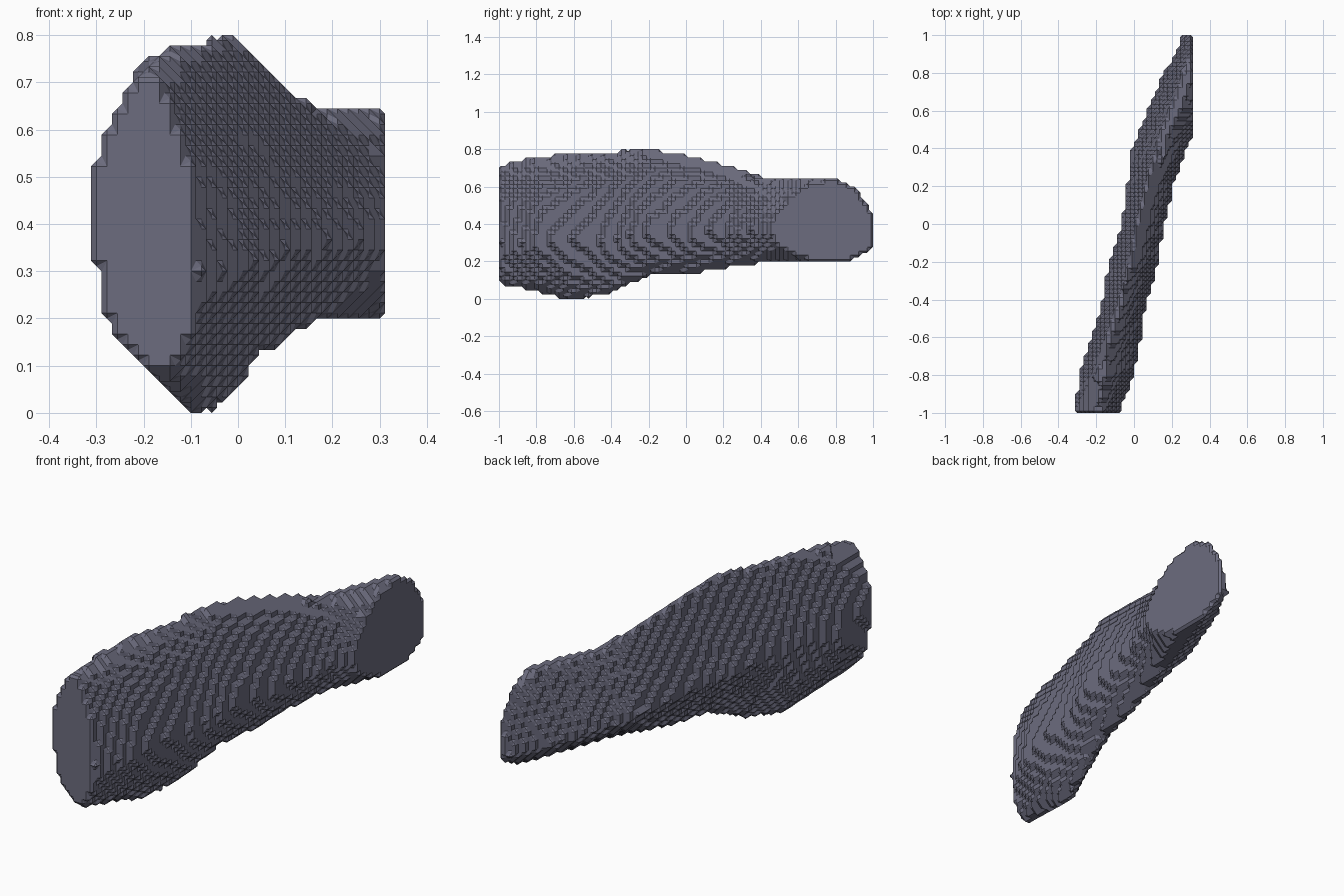
import bpy
import bmesh
from itertools import product
from mathutils import Vector, noise

cube = bpy.data.objects.get("Cube")
if cube:
    bpy.data.objects.remove(cube, do_unlink=True)

STEP = 2 / 90            # size of one block
COUNT = (28, 90, 36)     # blocks along x, y, z
ORIGIN = Vector((-14 * STEP, -1, 0))

# Stations along the body: y, left x, right x, bottom z, top z, crest x
STATIONS = [
    (-1.0, -.31, -.08, .08, .71, -.165),
    (-.8, -.29, 0, .04, .76, -.15),
    (-.6, -.225, .035, -.01, .785, -.12),
    (-.4, -.17, .07, .03, .785, -.05),
    (-.2, -.125, .125, .12, .805, 0),
    (0, -.065, .165, .13, .765, .035),
    (.2, -.035, .205, .16, .72, .08),
    (.4, -.01, .28, .19, .655, .14),
    (.5, .03, .34, .19, .655, .17),
    (.65, .09, .42, .19, .655, .23),
    (.8, .155, .50, .19, .645, .28),
    (.92, .22, .52, .21, .58, .31),
    (.97, .245, .52, .24, .53, .32),
    (1.0, .255, .52, .27, .49, .33),
]


def section(y):
    """Blend the two stations around y."""
    for a, b in zip(STATIONS, STATIONS[1:]):
        if y <= b[0]:
            f = (y - a[0]) / (b[0] - a[0])
            return [p + (q - p) * f for p, q in zip(a[1:], b[1:])]
    return STATIONS[-1][1:]


def is_solid(cell):
    """True where the block centre lies in the body."""
    p = ORIGIN + (Vector(cell) + Vector((.5, .5, .5))) * STEP
    left, right, bottom, top, crest = section(p.y)
    # The crest leans, and each flank bulges at its own height
    axis = crest + 0.06 * (0.4 - p.z)
    if p.x > axis:
        reach, middle = right - axis, 0.35 + 0.05 * p.y
        curve, power = 1.3, 0.55
    else:
        # The left flank turns from round at the front to nearly straight
        blend = min(1, (p.y + 1) / 0.6)
        reach, middle = left - axis, 0.355 - 0.06 * p.y
        curve, power = 2 - 0.8 * blend, 0.5 + 0.35 * blend
    t = (p.z - middle) / ((top if p.z > middle else bottom) - middle)
    if t >= 1:
        return False
    rough = 1 + 0.07 * noise.noise(p * 7)
    return (p.x - axis) / reach < rough * (1 - t ** curve) ** power


def cell_faces():
    """Corner loops of the six sides of a unit cell, wound outward."""
    loops = []
    for axis, side in product(range(3), (0, 1)):
        ring = []
        for u, v in ((0, 0), (1, 0), (1, 1), (0, 1)):
            corner = [0, 0, 0]
            corner[axis] = side
            corner[(axis + 1) % 3] = u
            corner[(axis + 2) % 3] = v
            ring.append(tuple(corner))
        loops.append(ring if side else ring[::-1])
    return loops


def add(a, b):
    return tuple(i + j for i, j in zip(a, b))


def surface_loops(base, solid, sides):
    """Chamfered surface polygons within one cell of eight samples."""
    follow = {}
    for ring in sides:
        pts = [add(base, c) for c in ring]
        full = [p in solid for p in pts]
        for i in range(4):
            if full[i] and not full[i - 1]:
                entry = add(pts[i - 1], pts[i])
                j = i
                while full[(j + 1) % 4]:
                    j += 1
                follow[entry] = add(pts[j % 4], pts[(j + 1) % 4])
    while follow:
        key, nxt = follow.popitem()
        loop = [key]
        while nxt != key:
            loop.append(nxt)
            nxt = follow.pop(nxt)
        yield loop


def build_body():
    solid = {c for c in product(*(range(n) for n in COUNT)) if is_solid(c)}
    sides = cell_faces()
    offsets = list(product((0, -1), repeat=3))
    bases = {add(c, o) for c in solid for o in offsets}
    bm = bmesh.new()
    verts = {}
    for base in sorted(bases):
        for loop in surface_loops(base, solid, sides):
            for key in loop:
                if key not in verts:
                    verts[key] = bm.verts.new(
                        ORIGIN + (Vector(key) + Vector((1, 1, 1))) * STEP / 2)
            bm.faces.new([verts[key] for key in loop])
    # Join the flat areas into clean faces
    bmesh.ops.recalc_face_normals(bm, faces=bm.faces)
    bmesh.ops.triangulate(bm, faces=bm.faces)
    bmesh.ops.dissolve_limit(bm, angle_limit=0.01, verts=bm.verts, edges=bm.edges)
    # Rest the body on the ground
    lowest = min(v.co.z for v in bm.verts)
    bmesh.ops.translate(bm, verts=bm.verts, vec=(0, 0, -lowest))
    mesh = bpy.data.meshes.new("stepped_body")
    bm.to_mesh(mesh)
    bm.free()
    return mesh


# Single slate colour
slate = bpy.data.materials.new("slate_grey")
slate.use_nodes = True
colour = (0.15, 0.15, 0.21, 1)
slate.diffuse_color = colour
slate.node_tree.nodes["Principled BSDF"].inputs["Base Color"].default_value = colour

# Stepped body with flat cut ends
mesh = build_body()
mesh.materials.append(slate)
body = bpy.data.objects.new("stepped_body", mesh)
bpy.context.collection.objects.link(body)
